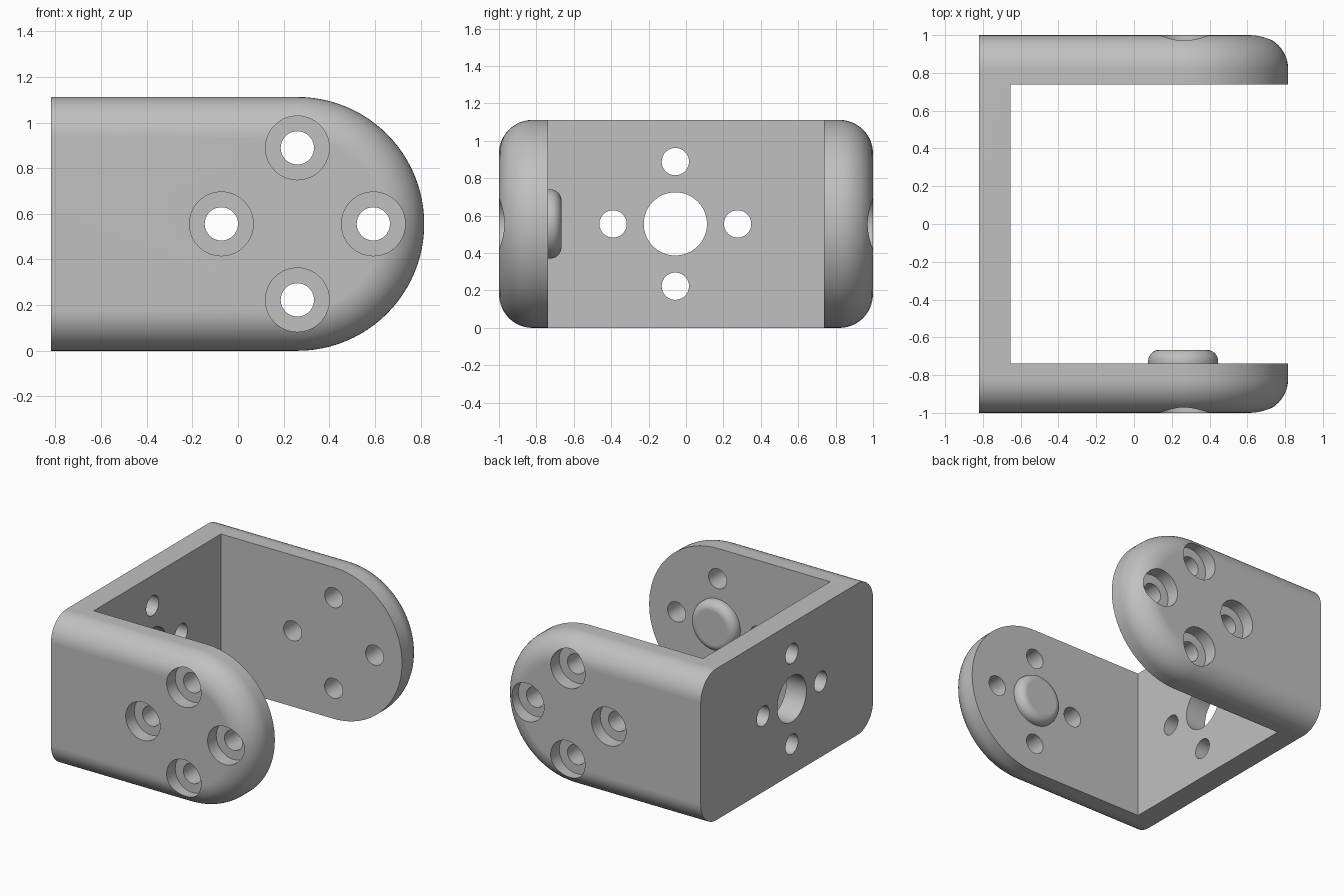
import bpy
import bmesh
from math import sin, cos, pi, radians
from mathutils import Matrix, Vector

cube = bpy.data.objects.get("Cube")
if cube:
    bpy.data.objects.remove(cube)

BACK, WALL = -0.82, -0.655      # outer and inner face of the base plate
EYE, R = 0.26, 0.556            # centre and radius of the rounded arm ends
INNER, FILLET = 0.738, 0.18
PITCH, HOLE = 0.333, 0.073      # bolt circle and bolt hole radius
MID_Y = -0.057                  # centre of the base plate hole pattern

grey = bpy.data.materials.new("grey metal")
grey.use_nodes = True
colour = (0.53, 0.53, 0.53, 1)
grey.diffuse_color = colour
grey.node_tree.nodes["Principled BSDF"].inputs["Base Color"].default_value = colour


def make_object(name, bm):
    bmesh.ops.recalc_face_normals(bm, faces=bm.faces)
    mesh = bpy.data.meshes.new(name)
    bm.to_mesh(mesh)
    bm.free()
    mesh.materials.append(grey)
    obj = bpy.data.objects.new(name, mesh)
    bpy.context.collection.objects.link(obj)
    return obj


def loft(bm, rings):
    """Skin a list of closed point rings and cap both ends."""
    loops = [[bm.verts.new(p) for p in ring] for ring in rings]
    for a, b in zip(loops, loops[1:]):
        for i in range(len(a)):
            j = (i + 1) % len(a)
            bm.faces.new((a[i], a[j], b[j], b[i]))
    bm.faces.new(loops[0])
    bm.faces.new(loops[-1])


def lathe(bm, centre, axis, profile, steps=40):
    """Turn (radius, distance along axis) pairs around an axis."""
    rot = Vector(axis).to_track_quat('Z', 'Y').to_matrix()
    rings = []
    for r, h in profile:
        rings.append([Vector(centre) + rot @ Vector((r * cos(2 * pi * i / steps),
                                                     r * sin(2 * pi * i / steps), h))
                      for i in range(steps)])
    loft(bm, rings)


def cut(obj, cutter):
    cutter.hide_render = True
    mod = obj.modifiers.new("cut", 'BOOLEAN')
    mod.operation, mod.solver, mod.object = 'DIFFERENCE', 'EXACT', cutter
    select(obj)
    bpy.ops.object.modifier_apply(modifier=mod.name)
    bpy.data.objects.remove(cutter)


def select(obj):
    bpy.ops.object.select_all(action='DESELECT')
    obj.select_set(True)
    bpy.context.view_layer.objects.active = obj


def smooth(obj):
    select(obj)
    bpy.ops.object.shade_smooth_by_angle(angle=radians(30))
    mod = obj.modifiers.new("even shading", 'WEIGHTED_NORMAL')
    mod.keep_sharp = True


def outline(y, inset):
    """Flat-backed, round-ended section of the bracket."""
    r = R - inset
    arc = [(EYE + r * cos(a), y, R + r * sin(a))
           for a in (pi * (i / 48 - 0.5) for i in range(49))]
    return [(BACK, y, R - r)] + arc + [(BACK, y, R + r)]


# Solid block with rounded outer edges, hollowed into a U-shaped bracket
bend = [(1 - FILLET * (1 - sin(a)), FILLET * (1 - cos(a)))
        for a in (pi / 2 * i / 12 for i in range(13))]
bm = bmesh.new()
loft(bm, [outline(-y, d) for y, d in reversed(bend)] + [outline(y, d) for y, d in bend])
bracket = make_object("bracket", bm)

bm = bmesh.new()
bmesh.ops.create_cube(bm, size=1, matrix=Matrix.Translation((WALL + 1, 0, R))
                      @ Matrix.Diagonal((2, 2 * INNER, 2, 1)))
cut(bracket, make_object("cavity_cutter", bm))

# Counterbored holes in the arms, plain holes in the base plate
bm = bmesh.new()
bore = [(0.14, 0.2), (0.14, -0.1), (HOLE, -0.1), (HOLE, -0.4)]
for u, v in ((PITCH, 0), (-PITCH, 0), (0, PITCH), (0, -PITCH)):
    for side in (-1, 1):
        lathe(bm, (EYE + u, side, R + v), (0, side, 0), bore)
    lathe(bm, (BACK, MID_Y + u, R + v), (1, 0, 0), [(HOLE, -0.1), (HOLE, 0.3)])
lathe(bm, (BACK, MID_Y, R), (1, 0, 0), [(0.169, -0.1), (0.169, 0.3)], 64)
cut(bracket, make_object("hole_cutter", bm))
smooth(bracket)

# Round pivot boss on the inside of the front arm
bm = bmesh.new()
edge = [(0.125 + 0.06 * cos(a), 0.012 + 0.06 * sin(a))
        for a in (pi / 2 * i / 8 for i in range(9))]
lathe(bm, (EYE, -INNER, R), (0, 1, 0), [(0.185, -0.02)] + edge, 64)
smooth(make_object("pivot_boss", bm))
